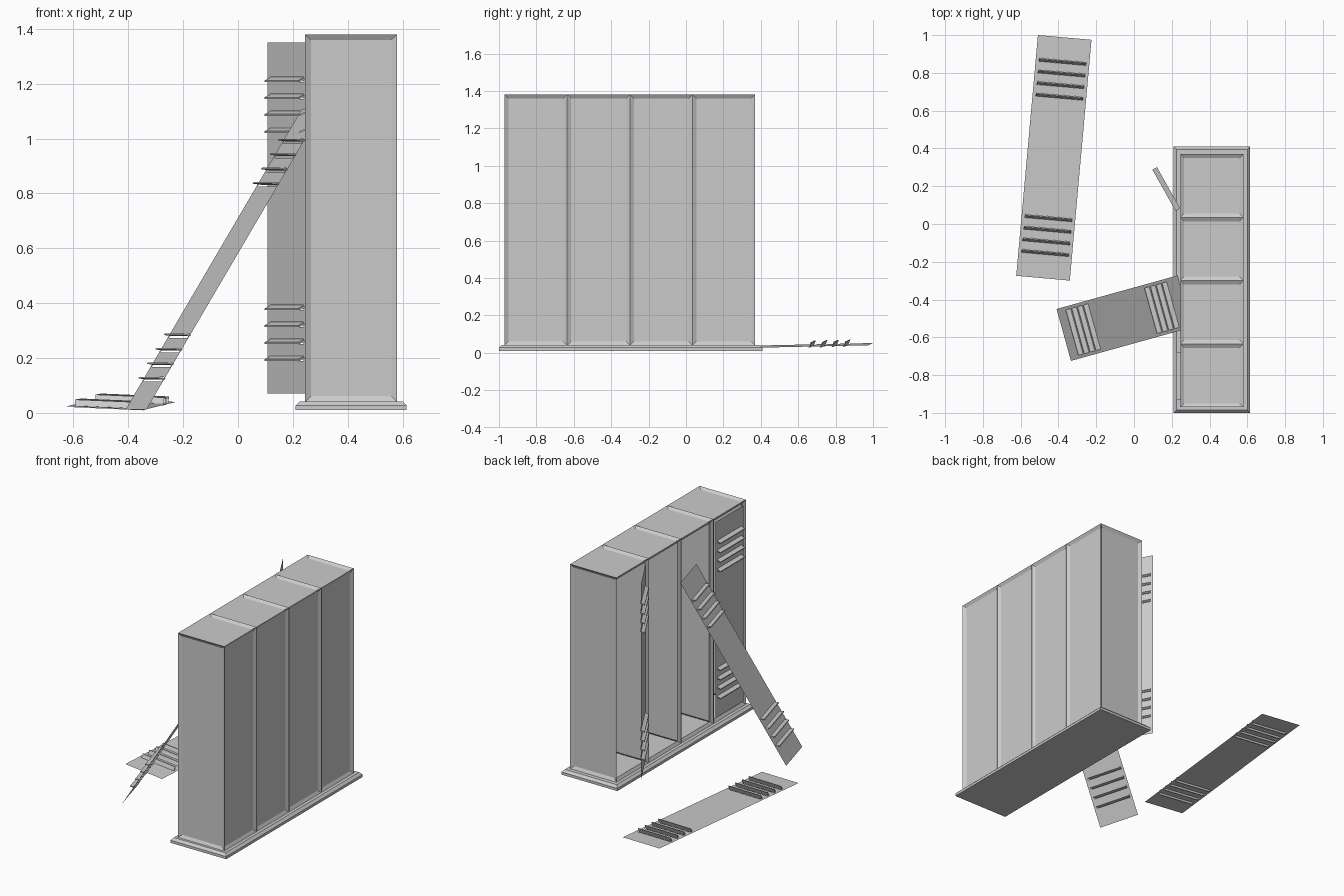
import bpy, bmesh
from mathutils import Matrix, Vector

if "Cube" in bpy.data.objects:
    bpy.data.objects.remove(bpy.data.objects["Cube"])


def add_object(name, bm, matrix=None):
    bmesh.ops.recalc_face_normals(bm, faces=bm.faces)
    mesh = bpy.data.meshes.new(name)
    bm.to_mesh(mesh)
    bm.free()
    ob = bpy.data.objects.new(name, mesh)
    if matrix:
        ob.matrix_world = matrix
    bpy.context.collection.objects.link(ob)
    return ob


def box(bm, lo, hi):
    lo, hi = Vector(lo), Vector(hi)
    m = Matrix.Translation((lo + hi) / 2) @ Matrix.Diagonal((*(hi - lo), 1))
    return bmesh.ops.create_cube(bm, size=1, matrix=m)["verts"]


# Plinth with a sloped top edge
bm = bmesh.new()
verts = box(bm, (0.21, -1.0, 0.01), (0.615, 0.41, 0.042))
top_edges = [e for e in bm.edges if all(v.co.z > 0.03 for v in e.verts)]
bmesh.ops.bevel(bm, geom=top_edges, offset=0.015, segments=1, affect='EDGES')
add_object("plinth", bm)

# Four hollow lockers: raised frame, recessed panels, open on -x
WIDTH = 0.335
for i in range(4):
    y = -0.97 + i * WIDTH
    bm = bmesh.new()
    box(bm, (0.245, y, 0.04), (0.58, y + WIDTH, 1.38))
    faces = list(bm.faces)
    bmesh.ops.inset_individual(bm, faces=faces, thickness=0.021, depth=-0.012,
                               use_even_offset=True)
    front = [f for f in faces if f.normal.x < -0.9]
    bmesh.ops.delete(bm, geom=front, context='FACES_ONLY')
    ob = add_object(f"locker_{i + 1}", bm)
    mod = ob.modifiers.new("wall", 'SOLIDIFY')
    mod.thickness = 0.005
    mod.offset = -1

# Door in local space: x width, z height, outside faces -y
DW, DH, DT = 0.285, 1.28, 0.012
S0, S1 = 0.017, 0.268
SLOTS = [0.132 + 0.0617 * i for i in range(4)]
SLOTS += [DH - 0.317 + 0.0617 * i for i in range(4)]


def door(name, origin, x_dir, z_dir):
    bm = bmesh.new()
    # Sheet with slots left open
    xs = [0, S0, S1, DW]
    zs = [0] + [z for c in SLOTS for z in (c - 0.012, c + 0.006)] + [DH]
    grid = [[bm.verts.new((x, 0, z)) for x in xs] for z in zs]
    for r in range(len(zs) - 1):
        for c in range(3):
            if c == 1 and r % 2 == 1:
                continue
            bm.faces.new((grid[r][c], grid[r][c + 1],
                          grid[r + 1][c + 1], grid[r + 1][c]))
    bmesh.ops.solidify(bm, geom=list(bm.faces), thickness=-DT)
    # Put the outer face at y = 0
    shift = min(v.co.y for v in bm.verts)
    bmesh.ops.translate(bm, verts=bm.verts, vec=(0, -shift, 0))
    # Slanted louvers hanging out and down from each slot
    for c in SLOTS:
        prof = [(0.006, c + 0.006), (-0.022, c - 0.006),
                (-0.022, c - 0.012), (0.006, c)]
        a, b = [[bm.verts.new((x, y, z)) for y, z in prof] for x in (S0, S1)]
        bm.faces.new(a)
        bm.faces.new(b[::-1])
        for k in range(4):
            n = (k + 1) % 4
            bm.faces.new((a[k], b[k], b[n], a[n]))
    z_ax = Vector(z_dir).normalized()
    y_ax = z_ax.cross(Vector(x_dir)).normalized()
    x_ax = y_ax.cross(z_ax)
    m = Matrix((x_ax, y_ax, z_ax)).transposed().to_4x4()
    m.translation = origin
    add_object(name, bm, m)


door("closed_door", (0.247, -0.66, 0.07), (0, -1, 0), (0, 0, 1))
door("ajar_door", (0.108, 0.313, 0.07), (0.49, -0.87, 0), (0, 0, 1))
door("leaning_door", (-0.41, -0.45, 0.012), (0.267, -0.964, 0), (0.501, 0.139, 0.854))
door("fallen_door", (-0.225, 0.975, 0.04), (-0.28, 0.025, 0.012), (-0.115, -1.275, -0.028))
